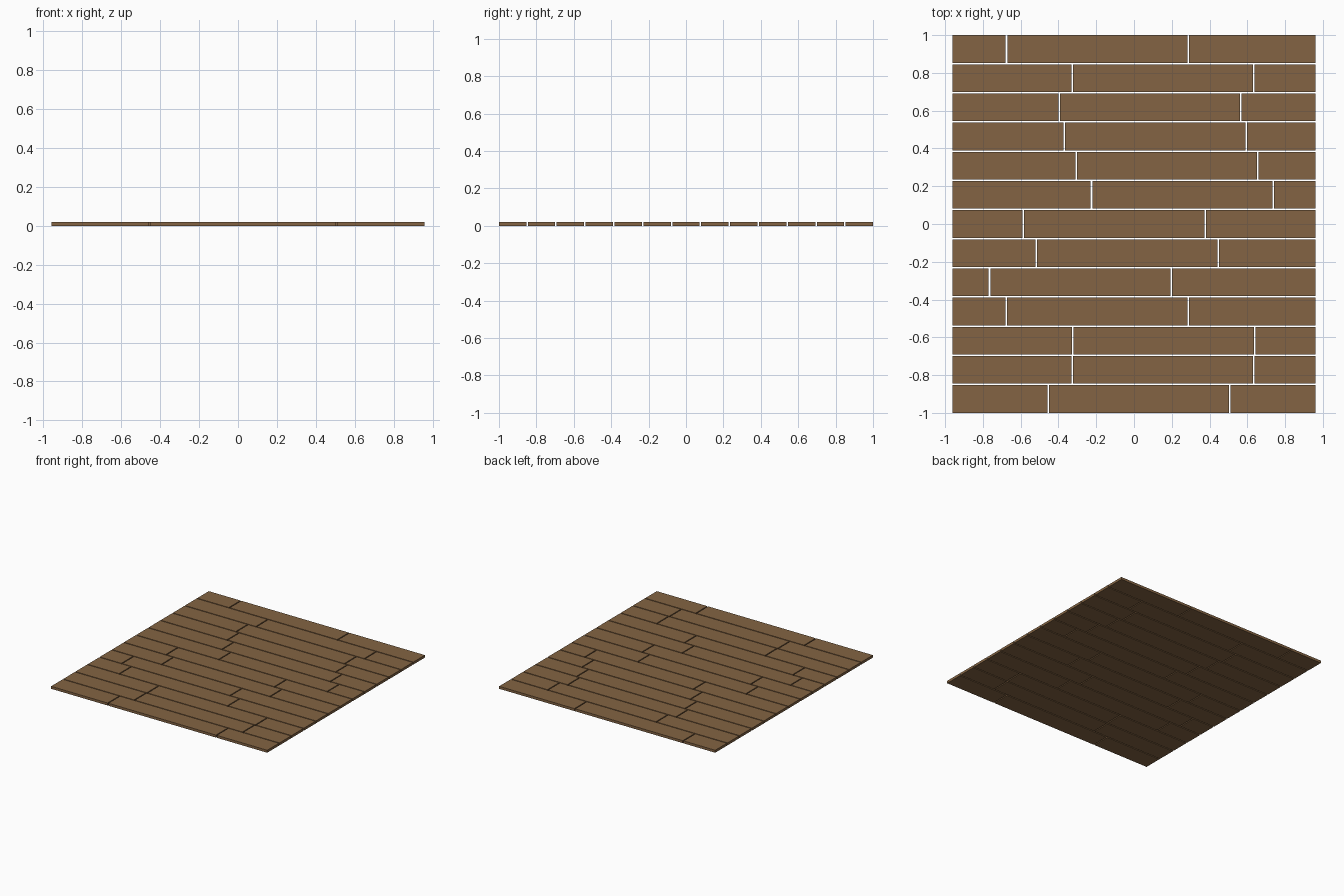
import bpy, bmesh
from mathutils import Matrix

if "Cube" in bpy.data.objects:
    bpy.data.objects.remove(bpy.data.objects["Cube"])

HALF_X, HALF_Y, THICK, GAP = 0.96, 1.0, 0.02, 0.008
PERIOD = 0.963  # plank length plus one joint
# First joint of each row, from back to front
JOINTS = [-0.675, -0.328, -0.397, -0.368, -0.307, -0.225, -0.587,
          -0.518, -0.765, -0.677, -0.323, -0.328, -0.455]
PITCH = (2 * HALF_Y + GAP) / len(JOINTS)

wood = bpy.data.materials.new("brown wood")
wood.diffuse_color = (0.23, 0.127, 0.056, 1)
wood.use_nodes = True
wood.node_tree.nodes["Principled BSDF"].inputs["Base Color"].default_value = wood.diffuse_color


def add_plank(bm, x0, x1, y0, y1):
    centre = Matrix.Translation(((x0 + x1) / 2, (y0 + y1) / 2, THICK / 2))
    size = Matrix.Diagonal((x1 - x0, y1 - y0, THICK, 1))
    bmesh.ops.create_cube(bm, size=1, matrix=centre @ size)


# One object per row of three staggered planks
for row, joint in enumerate(JOINTS):
    bm = bmesh.new()
    y1 = HALF_Y - row * PITCH
    y0 = y1 - PITCH + GAP
    second = joint + PERIOD
    h = GAP / 2
    for x0, x1 in ((-HALF_X, joint - h), (joint + h, second - h), (second + h, HALF_X)):
        add_plank(bm, x0, x1, y0, y1)
    mesh = bpy.data.meshes.new(f"plank_row_{row + 1}")
    bm.to_mesh(mesh)
    bm.free()
    mesh.materials.append(wood)
    bpy.context.collection.objects.link(bpy.data.objects.new(mesh.name, mesh))
